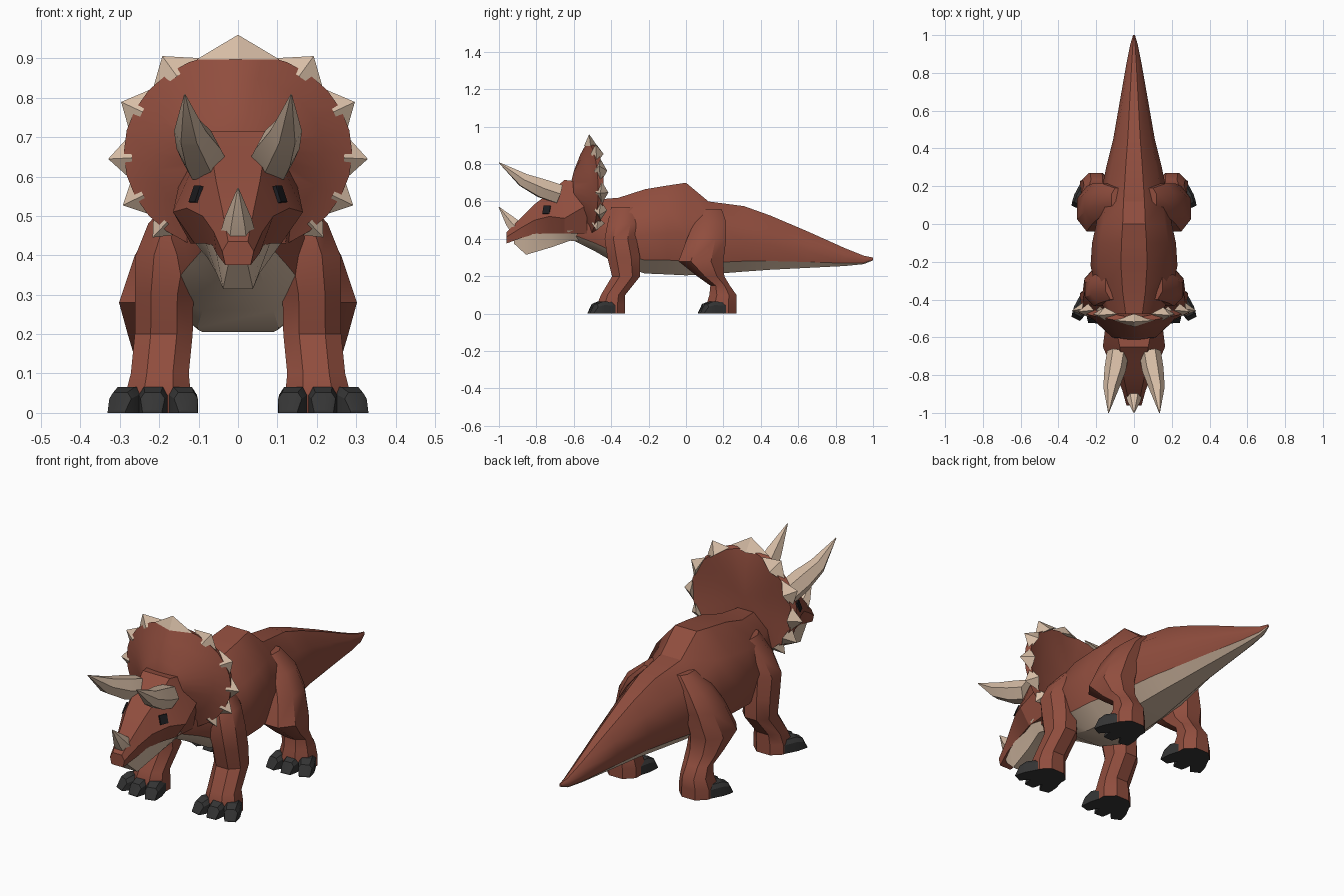
import bpy
import bmesh
from math import sin, cos, radians, pi
from mathutils import Vector, Matrix

if "Cube" in bpy.data.objects:
    bpy.data.objects.remove(bpy.data.objects["Cube"])


def make_material(name, colour):
    mat = bpy.data.materials.new(name)
    mat.use_nodes = True
    mat.diffuse_color = (*colour, 1)
    mat.node_tree.nodes["Principled BSDF"].inputs["Base Color"].default_value = (*colour, 1)
    return mat


hide = make_material("red brown hide", (0.28, 0.075, 0.048))
cream = make_material("cream horn and belly", (0.68, 0.51, 0.38))
claw_black = make_material("dark claw", (0.035, 0.035, 0.035))
eye_black = make_material("black eye", (0.012, 0.012, 0.014))


def finish(name, bm, materials, smooth_angle=22):
    bmesh.ops.recalc_face_normals(bm, faces=bm.faces)
    mesh = bpy.data.meshes.new(name)
    bm.to_mesh(mesh)
    bm.free()
    for mat in materials:
        mesh.materials.append(mat)
    mesh.shade_smooth()
    mesh.set_sharp_from_angle(angle=radians(smooth_angle))
    obj = bpy.data.objects.new(name, mesh)
    bpy.context.collection.objects.link(obj)
    return obj


def loft(name, rings, materials, second=(), sole=False, smooth_angle=22):
    """Skin closed rings; the strips listed in second take the second material."""
    bm = bmesh.new()
    loops = [[bm.verts.new(p) for p in ring] for ring in rings]
    count = len(loops[0])
    for a, b in zip(loops, loops[1:]):
        for i in range(count):
            j = (i + 1) % count
            face = bm.faces.new((a[i], a[j], b[j], b[i]))
            face.material_index = int(i in second)
    cap = bm.faces.new(loops[0])
    cap.material_index = int(sole)
    bm.faces.new(loops[-1])
    return finish(name, bm, materials, smooth_angle)


def mirrored(half, y):
    """Closed ring at y from (x, z) points running down the left side."""
    left = [(x, y, z) for x, z in half]
    return left + [(-x, y, z) for x, y, z in reversed(left)]


def label(side):
    return "left" if side > 0 else "right"


# Body and tail: y, half width, top, bottom
body_sections = [
    (-.62, .09, .58, .40), (-.48, .145, .61, .33), (-.36, .2, .62, .26),
    (-.22, .23, .665, .215), (-.1, .222, .685, .21), (0, .2, .70, .205),
    (.12, .185, .60, .21), (.31, .145, .575, .225), (.45, .11, .525, .235),
    (.65, .075, .44, .245), (.85, .04, .35, .255), (.95, .02, .31, .265), (1, .005, .3, .285),
]
rings = []
for y, w, top, bottom in body_sections:
    h = top - bottom
    half = [(.3 * w, top), (.82 * w, top - .24 * h), (w, bottom + .46 * h),
            (.86 * w, bottom + .16 * h), (.45 * w, bottom)]
    rings.append(mirrored(half, y))
loft("body_and_tail", rings, [hide, cream], second=(3, 4, 5), smooth_angle=32)

# Head: y, then width and height of crown, cheek and mouth line
head_sections = [
    (-.53, .1, .70, .15, .58, .12, .43), (-.65, .075, .715, .165, .51, .11, .43),
    (-.73, .065, .645, .13, .52, .085, .43), (-.81, .055, .585, .09, .5, .065, .425),
    (-.88, .04, .515, .062, .46, .055, .405), (-.96, .025, .435, .04, .41, .032, .375),
]
loft("head", [mirrored([(a, b), (c, d), (e, f)], y) for y, a, b, c, d, e, f in head_sections],
     [hide])

# Lower jaw: y, then width and height of the lip and of the chin
jaw_sections = [
    (-.5, .1, .46, .05, .385), (-.62, .12, .445, .075, .39), (-.72, .085, .44, .055, .355),
    (-.855, .058, .42, .038, .315), (-.92, .035, .4, .025, .375),
]
loft("lower_jaw", [mirrored([(a, b), (c, d)], y) for y, a, b, c, d in jaw_sections], [cream])


# Neck frill: a shallow forward cone with a thick rim
def rim_point(angle, scale=1, push=0):
    y = -.53 + .06 * abs(sin(angle)) + push
    return Vector((.29 * scale * sin(angle), y, .66 + .255 * scale * cos(angle)))


def frill_ring(scale, y=None, push=0, sides=28):
    ring = []
    for i in range(sides):
        p = rim_point(2 * pi * i / sides, scale, push)
        if y is not None:
            p.y = y
        ring.append(p)
    return ring


loft("neck_frill", [frill_ring(.08, -.62), frill_ring(.4, -.6), frill_ring(.75, push=-.035),
                    frill_ring(1), frill_ring(.96, push=.03), frill_ring(.6, -.475),
                    frill_ring(.08, -.475)], [hide], smooth_angle=30)


# Frill spikes: broad four sided pyramids around the rim
def frill_spike(name, angle, height, width):
    base = rim_point(angle, .93, .02)
    out = Vector((sin(angle), 0, cos(angle)))
    along = Vector((cos(angle), 0, -sin(angle))) * width
    thick = Vector((0, .035, 0))
    tip = rim_point(angle, 1, .012) + out * height
    corners = [base + along, base + thick, base - along, base - thick]
    bm = bmesh.new()
    verts = [bm.verts.new(p) for p in corners]
    peak = bm.verts.new(tip)
    bm.faces.new(verts)
    for i in range(4):
        bm.faces.new((verts[i], verts[(i + 1) % 4], peak))
    finish(name, bm, [cream])


frill_spike("top_frill_spike", 0, .045, .105)
for side in (1, -1):
    for n, (degrees, height, width) in enumerate([
            (35, .045, .08), (64, .04, .068), (93, .04, .06), (117, .038, .058), (138, .034, .045)]):
        frill_spike(f"{label(side)}_frill_spike_{n + 1}", side * radians(degrees), height, width)


# Horns: tapered six sided sweeps of (centre, radius)
def horn(name, path, sides=6):
    rings = []
    for i, (centre, radius) in enumerate(path):
        before, after = path[max(i - 1, 0)][0], path[min(i + 1, len(path) - 1)][0]
        turn = (Vector(after) - Vector(before)).to_track_quat("Z", "Y")
        rings.append([Vector(centre) + turn @ Vector((radius * cos(2 * pi * k / sides),
                      radius * sin(2 * pi * k / sides), 0)) for k in range(sides)])
    loft(name, rings, [cream], smooth_angle=30)


horn("nose_horn", [((0, -.88, .43), .052), ((0, -.94, .495), .034), ((0, -1, .57), .002)])
for side in (1, -1):
    horn(f"{label(side)}_brow_horn", [
        ((.085 * side, -.68, .64), .058), ((.1 * side, -.77, .67), .057),
        ((.122 * side, -.87, .715), .041), ((.135 * side, -1, .808), .002)])


# Eyes: thin plates lying on the cheeks
for side in (1, -1):
    bm = bmesh.new()
    place = (Matrix.Translation((.107 * side, -.745, .555))
             @ Matrix.Rotation(radians(-24 * side), 4, "Z")
             @ Matrix.Rotation(radians(-20 * side), 4, "Y")
             @ Matrix.Diagonal((.009, .04, .044, 1)))
    bmesh.ops.create_cube(bm, size=1, matrix=place)
    finish(f"{label(side)}_eye", bm, [eye_black])


# Legs: eight sided rings from bounds z, inner x, outer x, front y, back y
def leg_ring(side, z, x0, x1, y0, y1):
    cx, cy, rx, ry = (x0 + x1) / 2, (y0 + y1) / 2, (x1 - x0) / 2, (y1 - y0) / 2
    k = .45
    outline = [(k, -1), (1, -k), (1, k), (k, 1), (-k, 1), (-1, k), (-1, -k), (-k, -1)]
    return [(side * (cx + rx * u), cy + ry * v, z) for u, v in outline]


front_leg = [
    (0, .12, .285, -.475, -.325), (.05, .12, .285, -.475, -.325), (.1, .125, .272, -.455, -.325),
    (.2, .115, .262, -.395, -.245), (.3, .113, .262, -.42, -.245), (.4, .09, .26, -.435, -.265),
    (.48, .08, .228, -.42, -.25), (.57, .06, .15, -.4, -.24),
]
hind_leg = [
    (0, .12, .285, .11, .27), (.05, .12, .285, .11, .27), (.1, .13, .27, .125, .27),
    (.15, .13, .265, .13, .235), (.2, .12, .28, .06, .205), (.28, .115, .302, -.04, .2),
    (.4, .1, .262, .005, .215), (.49, .08, .205, .045, .215), (.56, .05, .12, .07, .19),
]


# Claws: blunt wedges fanned out from the front of the foot
def claw(name, side, x, y, splay):
    turn = Matrix.Rotation(radians(splay * side), 3, "Z")
    rings = []
    for forward, width, height in [(-.04, .034, .06), (.035, .037, .066), (.07, .031, .052), (.092, .025, .006)]:
        corners = [(-width, 0), (width, 0), (width, .7 * height), (.65 * width, height),
                   (-.65 * width, height), (-width, .7 * height)]
        rings.append([Vector((side * x, y, 0)) + turn @ Vector((u, -forward, z))
                      for u, z in corners])
    loft(name, rings, [claw_black])


for side in (1, -1):
    for kind, sections, front in (("front", front_leg, -.43), ("hind", hind_leg, .16)):
        name = f"{label(side)}_{kind}"
        loft(f"{name}_leg", [leg_ring(side, *s) for s in sections], [hide, claw_black],
             sole=True, smooth_angle=35)
        claw(f"{name}_inner_claw", side, .149, front, -14)
        claw(f"{name}_middle_claw", side, .213, front - .003, 3)
        claw(f"{name}_outer_claw", side, .268, front + .01, 26)
